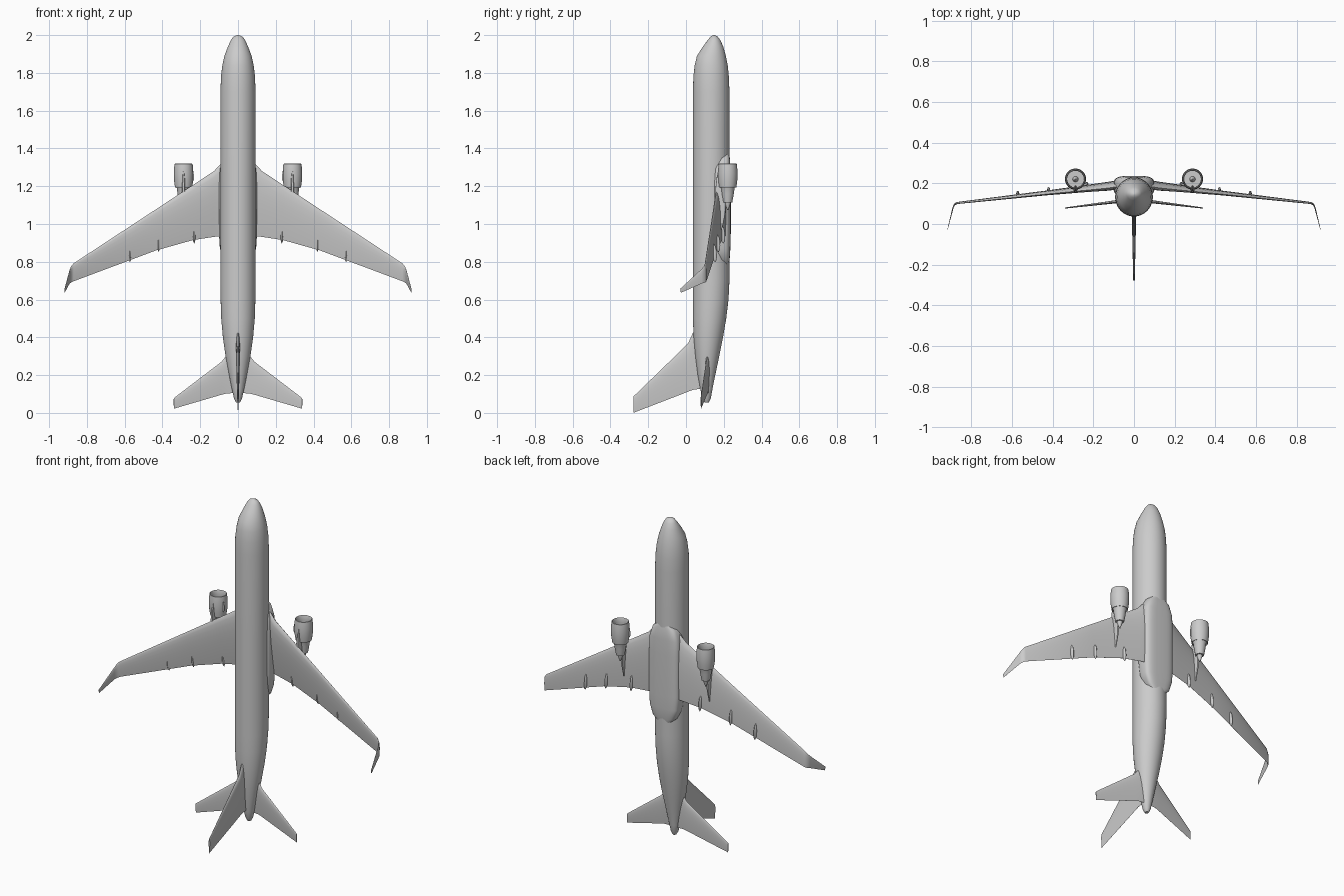
import bpy, bmesh, math
from mathutils import Vector


def finish(name, bm, mirror=False, angle=40):
    bmesh.ops.recalc_face_normals(bm, faces=bm.faces)
    me = bpy.data.meshes.new(name)
    bm.to_mesh(me)
    bm.free()
    ob = bpy.data.objects.new(name, me)
    bpy.context.collection.objects.link(ob)
    if mirror:
        ob.modifiers.new("mirror", 'MIRROR')
    bpy.ops.object.select_all(action='DESELECT')
    ob.select_set(True)
    bpy.context.view_layer.objects.active = ob
    bpy.ops.object.shade_smooth_by_angle(angle=math.radians(angle))
    return ob


def loft(name, rings, mirror=False, caps=True, angle=40):
    bm = bmesh.new()
    vs = [[bm.verts.new(p) for p in r] for r in rings]
    n = len(rings[0])
    for a, b in zip(vs, vs[1:]):
        for i in range(n):
            j = (i + 1) % n
            bm.faces.new((a[i], a[j], b[j], b[i]))
    if caps:
        bm.faces.new(vs[0])
        bm.faces.new(vs[-1])
    return finish(name, bm, mirror, angle)


def oval(z, hw, y0, y1, cx=0, n=40, power=2):
    # superellipse ring at height z, spanning y0..y1
    pts = []
    for i in range(n):
        t = 2 * math.pi * i / n
        c, s = math.cos(t), math.sin(t)
        e = 2 / power
        pts.append((cx + hw * math.copysign(abs(c) ** e, c),
                    (y0 + y1) / 2 + (y1 - y0) / 2 * math.copysign(abs(s) ** e, s), z))
    return pts


def airfoil(le, te, thick, normal, n=10):
    # closed airfoil ring between leading and trailing edge points
    le, te, nrm = Vector(le), Vector(te), Vector(normal).normalized()
    chord = (te - le).length

    def point(k, side):
        t = (1 - math.cos(math.pi * k / n)) / 2
        h = 5 * thick * chord * (.2969 * math.sqrt(t) - .126 * t - .3516 * t ** 2
                                 + .2843 * t ** 3 - .1015 * t ** 4)
        return le.lerp(te, t) + nrm * h * side
    return [point(k, 1) for k in range(n + 1)] + [point(k, -1) for k in range(n, 0, -1)]


# Fuselage: z, half width, back y, belly y
body = [(2.0, .004, .143, .151), (1.992, .024, .13, .168), (1.975, .037, .116, .181),
        (1.94, .053, .09, .197), (1.89, .072, .058, .211), (1.84, .083, .046, .221),
        (1.78, .09, .039, .227), (1.7, .093, .037, .23), (1.2, .093, .037, .23),
        (.7, .093, .037, .23), (.6, .092, .037, .225), (.5, .089, .037, .213),
        (.4, .08, .04, .196), (.3, .066, .049, .176), (.2, .047, .062, .155),
        (.12, .031, .077, .139), (.075, .021, .087, .131), (.055, .01, .098, .121)]
loft("fuselage", [oval(*s) for s in body])

# Belly fairing around the wing root
fair = [(1.39, .02, .17, .222), (1.35, .075, .15, .232), (1.29, .097, .14, .236),
        (1.2, .101, .135, .237), (.95, .101, .135, .237), (.87, .096, .145, .235),
        (.81, .075, .16, .231), (.77, .03, .18, .222)]
loft("belly_fairing", [oval(*s, power=3.6) for s in fair])

# Main wing with swept winglet: x, LE z, TE z, LE y, TE y, thickness, normal
wing = [(.05, 1.35, .94, .186, .212, .1, (0, 1, 0)),
        (.095, 1.315, .936, .182, .208, .105, (0, 1, 0)),
        (.127, 1.28, .932, .177, .204, .11, (.05, 1, 0)),
        (.238, 1.207, .915, .166, .19, .1, (.1, 1, 0)),
        (.434, 1.078, .86, .147, .163, .09, (.12, 1, 0)),
        (.87, .792, .697, .101, .108, .09, (.15, 1, 0)),
        (.884, .775, .69, .094, .1, .085, (.6, .8, 0)),
        (.891, .757, .685, .078, .083, .08, (1, .3, 0)),
        (.918, .658, .636, -.03, -.027, .08, (1, .25, 0))]
loft("wing", [airfoil((x, ya, za), (x, yb, zb), t, n) for x, za, zb, ya, yb, t, n in wing], True)

# Tailplane
tail = [(.02, .33, .105, .118, .118, .09), (.06, .305, .103, .112, .115, .09),
        (.088, .27, .096, .109, .111, .09), (.34, .078, .022, .078, .08, .09)]
loft("tailplane", [airfoil((x, ya, za), (x, yb, zb), t, (.1, 1, 0))
                   for x, za, zb, ya, yb, t in tail], True)

# Tail fin: y, LE z, TE z, thickness
fin = [(.09, .46, .13, .06), (.037, .425, .122, .065), (.012, .37, .113, .075),
       (-.02, .337, .1, .08), (-.277, .088, .001, .09)]
loft("tail_fin", [airfoil((0, y, a), (0, y, b), t, (1, 0, 0)) for y, a, b, t in fin])

# Engines: lathed cowling with open intake, fan, spinner, core and exhaust cone
EX, EY = .288, .221


def lathe(name, prof, caps=True):
    loft(name, [oval(z, r, EY - r, EY + r, EX, 32) for r, z in prof], True, caps, 35)


lathe("engine_cowling", [(.043, 1.255), (.041, 1.29), (.042, 1.31), (.045, 1.319), (.048, 1.317),
                         (.05, 1.3), (.052, 1.265), (.05, 1.225), (.045, 1.192), (.042, 1.192),
                         (.042, 1.21)], False)
lathe("engine_fan", [(.043, 1.256), (.043, 1.25)])
lathe("engine_spinner", [(.002, 1.29), (.008, 1.28), (.014, 1.256)])
lathe("engine_core", [(.043, 1.21), (.036, 1.19), (.032, 1.16), (.024, 1.115), (.021, 1.115)])
lathe("exhaust_cone", [(.017, 1.13), (.014, 1.105), (.003, 1.075)])

# Pylons joining engines to wing: z, half thickness, upper y, lower y
pylon = [(1.285, .002, .171, .185), (1.25, .006, .163, .19), (1.18, .009, .155, .205),
         (1.11, .009, .165, .212), (1.05, .007, .17, .207), (.97, .002, .175, .19)]
loft("engine_pylon", [oval(z, w, a, b, EX, 16, 4) for z, w, a, b in pylon], True)

# Cowling strakes
loft("cowling_strake", [oval(z, w, .2, .205, .24, 8) for z, w in
                        ((1.285, .001), (1.26, .007), (1.235, .007), (1.225, .001))], True)

# Flap track fairings under each wing
for i, (x, y, z) in enumerate(((.232, .194, .945), (.42, .168, .9), (.572, .15, .846))):
    rings = []
    for k in range(9):
        t = -1 + k / 4
        r = .0085 * math.sqrt(max(0, 1 - t * t)) + .0006
        cy = y - t * .004
        rings.append(oval(z + .048 * t, r * .85, cy - r * 1.4, cy + r * 1.4, x, 12))
    loft(f"flap_track_{i + 1}", rings, True)
